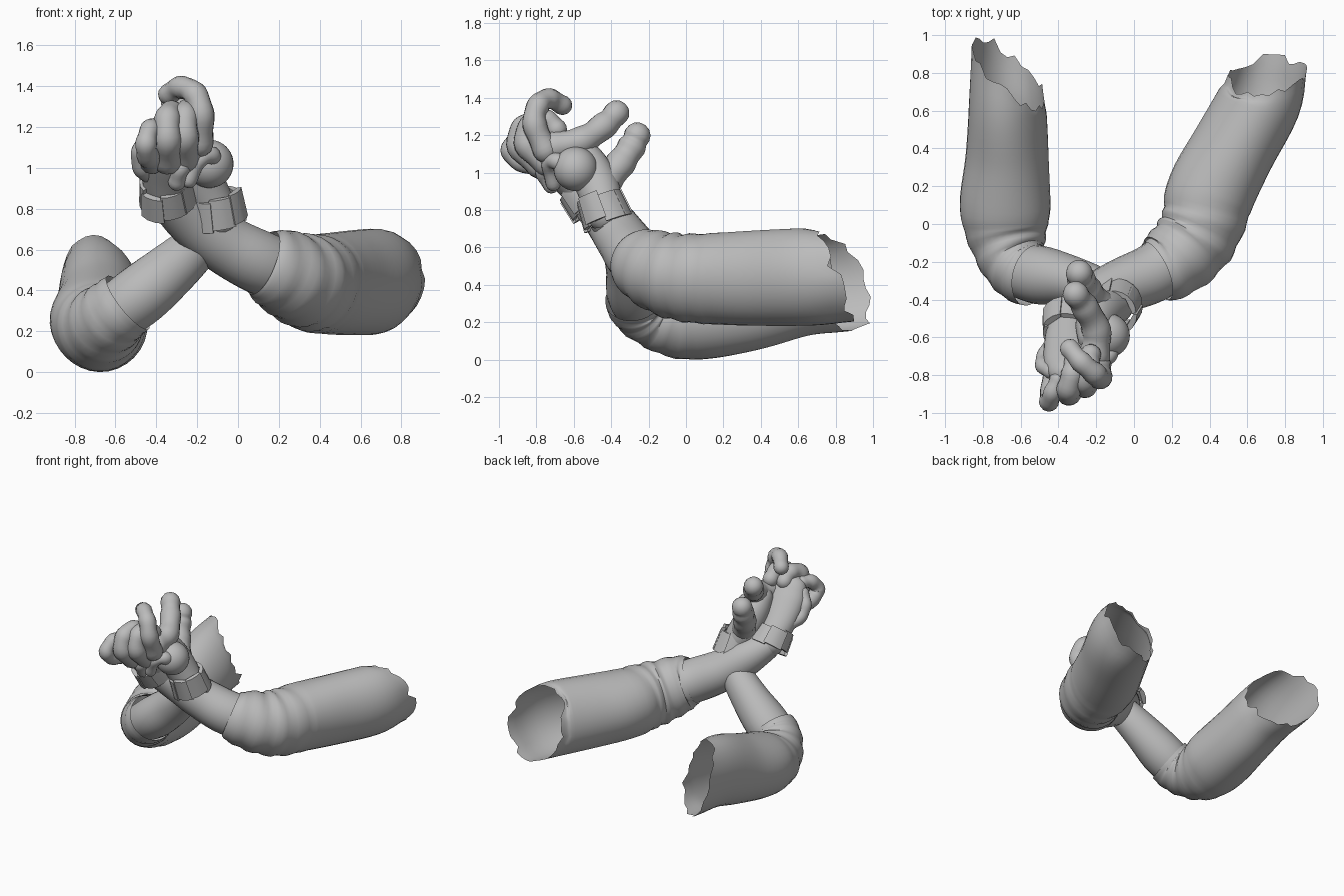
import bpy, bmesh, math, random
from mathutils import Vector

random.seed(4)
if "Cube" in bpy.data.objects:
    bpy.data.objects.remove(bpy.data.objects["Cube"])

grey = bpy.data.materials.new("plain grey")
grey.use_nodes = True
COLOUR = (0.5, 0.5, 0.5, 1)
grey.diffuse_color = COLOUR
grey.node_tree.nodes["Principled BSDF"].inputs["Base Color"].default_value = COLOUR


def finish(name, bm, angle=50):
    bmesh.ops.recalc_face_normals(bm, faces=bm.faces)
    mesh = bpy.data.meshes.new(name)
    bm.to_mesh(mesh)
    bm.free()
    mesh.materials.append(grey)
    ob = bpy.data.objects.new(name, mesh)
    bpy.context.collection.objects.link(ob)
    bpy.ops.object.select_all(action='DESELECT')
    ob.select_set(True)
    bpy.context.view_layer.objects.active = ob
    bpy.ops.object.shade_smooth_by_angle(angle=math.radians(angle))


def spline(points, steps):
    """Catmull-Rom through points of position plus two radii."""
    p = [Vector(q) for q in points]
    p = [p[0] * 2 - p[1]] + p + [p[-1] * 2 - p[-2]]
    out = []
    for i in range(1, len(p) - 2):
        a, b, c, d = p[i - 1:i + 3]
        for s in range(steps):
            t = s / steps
            out.append((b * 2 + (c - a) * t + (a * 2 - b * 5 + c * 4 - d) * t ** 2
                        + (b * 3 - a - c * 3 + d) * t ** 3) / 2)
    return out + [p[-2]]


def tube(name, points, sides=24, steps=5, ref=(0, 0, 1), caps=False, fold=None, rim=None):
    """Loft of oval rings; fold(u, angle) scales radii, rim(angle) shifts the first rings."""
    rows = spline(points, steps)
    bm = bmesh.new()
    rings = []
    edge = [rim(math.tau * k / sides) for k in range(sides)] if rim else [0] * sides

    def ring(centre, t, up, ru, rs, u, pull=0):
        side = t.cross(up)
        vs = []
        for k in range(sides):
            a = math.tau * k / sides
            f = fold(u, a) if fold else 1
            vs.append(bm.verts.new(centre + up * math.cos(a) * ru * f
                                   + side * math.sin(a) * rs * f - t * edge[k] * pull))
        rings.append(vs)

    n = len(rows)
    for i, row in enumerate(rows):
        c = Vector(row[:3])
        t = (Vector(rows[min(i + 1, n - 1)][:3]) - Vector(rows[max(i - 1, 0)][:3])).normalized()
        up = Vector(ref)
        up = (up - t * up.dot(t)).normalized()
        ru, rs, u = row[3], row[4], i / (n - 1)
        dome = [(math.sin(g), math.cos(g)) for g in (0.45, 0.9, 1.3)]
        if i == 0 and caps:
            for s, k in reversed(dome):
                ring(c - t * s * min(ru, rs), t, up, ru * k, rs * k, u)
        ring(c, t, up, ru, rs, u, max(0, 1 - i / 6))
        if i == n - 1 and caps:
            for s, k in dome:
                ring(c + t * s * min(ru, rs), t, up, ru * k, rs * k, u)
    for a, b in zip(rings, rings[1:]):
        for k in range(sides):
            j = (k + 1) % sides
            bm.faces.new((a[k], a[j], b[j], b[k]))
    if caps:
        bm.faces.new(rings[0])
        bm.faces.new(rings[-1])
    finish(name, bm)


def cloth(lo, hi, depth, outer):
    """Creases gathered along an arm; the shoulder end bulges up and outward."""
    def f(u, a):
        w = max(0, 1 - abs((u - (lo + hi) / 2) / ((hi - lo) / 2)))
        crease = depth * w * math.sin(u * 58 + 1.6 * math.sin(a + u * 5))
        bulge = .06 * max(0, 1 - u * 1.6) * math.cos(2 * (a - outer * math.pi / 4))
        return 1 + crease + bulge + .012 * math.sin(3 * a + u * 9)
    return f


def torn(lean, skew):
    """Ragged edge, cut at a slant from top to bottom and from side to side."""
    return lambda a: skew * math.sin(a) - lean * math.cos(a) + random.uniform(-.035, .035)


# Sleeved upper arms, open at the shoulder
tube("left_upper_arm", [
    (.7, .79, .45, .25, .2), (.66, .64, .44, .26, .22), (.53, .4, .435, .255, .225),
    (.41, .17, .435, .245, .235), (.36, 0, .44, .235, .22), (.29, -.12, .46, .22, .21),
    (.18, -.22, .51, .195, .19), (.12, -.25, .535, .165, .165)],
    sides=32, fold=cloth(.4, 1, .04, -1), rim=torn(.07, -.06))
tube("right_upper_arm", [
    (-.67, .8, .41, .265, .19), (-.67, .6, .38, .26, .205), (-.67, .35, .3, .25, .22),
    (-.68, .1, .24, .235, .24), (-.675, -.05, .22, .21, .215), (-.645, -.18, .25, .18, .18),
    (-.59, -.25, .3, .17, .17), (-.54, -.27, .34, .165, .165)],
    sides=32, fold=cloth(.45, 1, .035, 1), rim=torn(.08, .15))

# Bare forearms crossing at the wrists
tube("left_forearm", [
    (.25, -.15, .48, .15, .15), (.1, -.26, .54, .155, .155), (-.07, -.33, .63, .145, .145),
    (-.22, -.41, .74, .13, .13), (-.34, -.51, .84, .1, .11)])
tube("right_forearm", [
    (-.66, -.24, .25, .13, .13), (-.5, -.27, .36, .15, .155), (-.33, -.3, .5, .135, .13),
    (-.18, -.35, .64, .11, .11), (-.1, -.43, .77, .1, .1)])


# Glove cuffs made of overlapping plates
def cuff(name, centre, axis, radius, height, plates=7):
    axis = Vector(axis).normalized()
    u = axis.orthogonal().normalized()
    w = axis.cross(u)
    bm = bmesh.new()
    for i in range(plates):
        plate = []
        for h in (-.5, .5):
            for j in range(4):
                a = math.tau * (i + j * 1.08 / 3) / plates
                for thick in (0, .02):
                    r = radius + thick + .008 * (i % 2) - .015 * h
                    d = u * math.cos(a) + w * math.sin(a)
                    plate.append(bm.verts.new(
                        Vector(centre) + d * r + axis * (h * height + .012 * (i % 3))))
        bmesh.ops.convex_hull(bm, input=plate)
    finish(name, bm, 30)


cuff("left_cuff", (-.35, -.53, .87), (-.1, -.6, .75), .112, .13)
cuff("right_cuff", (-.1, -.44, .8), (-.1, -.3, .8), .108, .15)

# Palms
SIDE = (1, 0, 0)
tube("left_palm", [
    (-.35, -.51, .85, .1, .1), (-.34, -.61, .96, .135, .1), (-.32, -.72, 1.08, .16, .105),
    (-.31, -.78, 1.17, .145, .09)], ref=SIDE, caps=True)
tube("right_palm", [
    (-.1, -.43, .78, .1, .1), (-.17, -.47, .92, .11, .115), (-.21, -.53, 1.04, .1, .11),
    (-.22, -.6, 1.12, .08, .09)], ref=SIDE, caps=True)


# Fingers with slightly swollen joints
def finger(name, radius, *path):
    pts = []
    for i, p in enumerate(path):
        r = radius * (1.12 - .07 * i)
        pts.append((*p, r, r))
    tube(name, pts, sides=14, steps=6, ref=(1, .1, .05), caps=True,
         fold=lambda u, a: 1 + .05 * math.cos(u * math.tau * (len(path) - 1)))


finger("left_index_finger", .06, (-.19, -.75, 1.12), (-.18, -.81, 1.26),
       (-.21, -.79, 1.36), (-.28, -.73, 1.395), (-.34, -.66, 1.36))
for i, name in enumerate(("middle", "ring")):
    x, y, z = -.26 - .085 * i, -.79 - .04 * i, 1.1 - .01 * i
    finger("left_" + name + "_finger", .064, (x, y + .05, z - .05), (x, y - .06, z + .05),
           (x, y - .04, z + .15), (x + .02, y + .04, z + .18), (x + .03, y + .1, z + .13))
finger("left_little_finger", .052, (-.42, -.75, 1.03), (-.44, -.88, 1.06),
       (-.45, -.94, 1.12), (-.43, -.89, 1.19), (-.4, -.82, 1.2))
finger("left_thumb", .043, (-.42, -.62, .96), (-.47, -.7, 1.0), (-.48, -.75, 1.08),
       (-.44, -.78, 1.15))
finger("right_index_finger", .072, (-.21, -.7, 1.14), (-.2, -.56, 1.17),
       (-.26, -.44, 1.25), (-.31, -.37, 1.32))
finger("right_thumb", .075, (-.19, -.43, .95), (-.25, -.35, 1.05), (-.28, -.29, 1.14),
       (-.29, -.26, 1.2))
finger("right_little_finger", .042, (-.14, -.6, 1.0), (-.13, -.69, 1.06),
       (-.19, -.73, 1.04), (-.24, -.71, .94))
finger("right_ring_finger", .045, (-.2, -.6, 1.02), (-.22, -.71, 1.06),
       (-.28, -.76, 1.0), (-.3, -.72, .93))

# Ball resting at the wrist
ball = bmesh.new()
bmesh.ops.create_uvsphere(ball, u_segments=32, v_segments=20, radius=.118)
bmesh.ops.translate(ball, verts=ball.verts, vec=(-.14, -.59, 1.02))
finish("ball", ball)
